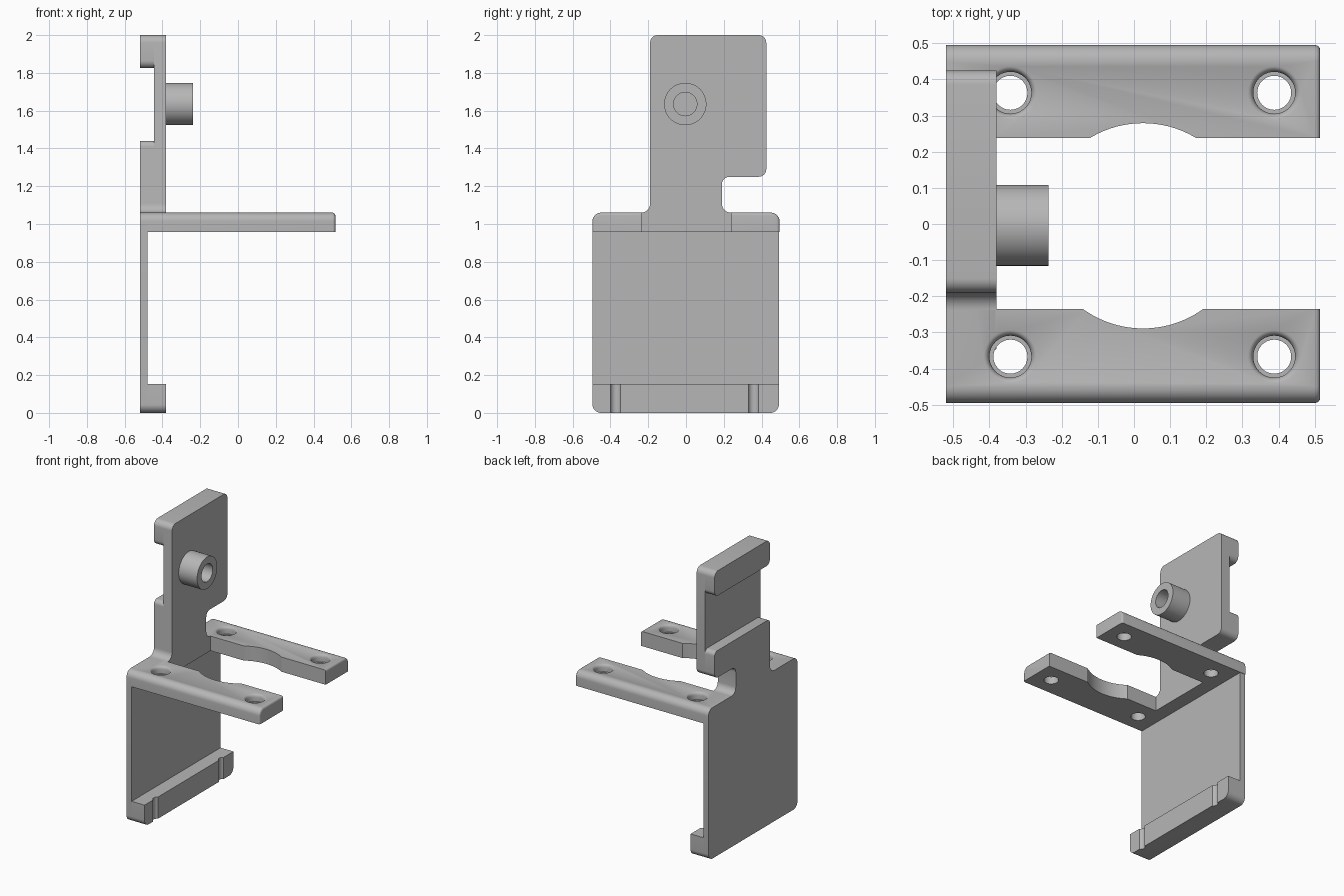
import bpy, bmesh, math
from mathutils import Matrix, Vector

cube = bpy.data.objects.get("Cube")
if cube:
    bpy.data.objects.remove(cube, do_unlink=True)

grey = bpy.data.materials.new("plain_grey")
grey.use_nodes = True
COLOUR = (0.47, 0.47, 0.47, 1)
grey.diffuse_color = COLOUR
grey.node_tree.nodes["Principled BSDF"].inputs["Base Color"].default_value = COLOUR

BACK, FRONT, WEB = -0.52, -0.38, -0.445   # main x planes


def make(name, bm):
    bmesh.ops.recalc_face_normals(bm, faces=bm.faces)
    mesh = bpy.data.meshes.new(name)
    bm.to_mesh(mesh)
    bm.free()
    mesh.materials.append(grey)
    ob = bpy.data.objects.new(name, mesh)
    bpy.context.collection.objects.link(ob)
    return ob


def rounded(corners, steps=8):
    """Outline with right-angle corners (y, z, radius) turned into arcs."""
    out = []
    for i, (y, z, r) in enumerate(corners):
        p = Vector((y, z))
        if r == 0:
            out.append(p)
            continue
        d1 = (Vector(corners[i - 1][:2]) - p).normalized() * r
        d2 = (Vector(corners[(i + 1) % len(corners)][:2]) - p).normalized() * r
        for k in range(steps + 1):
            t = math.pi / 2 * k / steps
            out.append(p + d1 + d2 - d2 * math.cos(t) - d1 * math.sin(t))
    return out


def slab(name, x0, x1, corners, end_bevel=0):
    bm = bmesh.new()
    face = bm.faces.new([bm.verts.new((x0, p.x, p.y)) for p in rounded(corners)])
    ext = bmesh.ops.extrude_face_region(bm, geom=[face], use_keep_orig=True)
    moved = [v for v in ext["geom"] if isinstance(v, bmesh.types.BMVert)]
    bmesh.ops.translate(bm, verts=moved, vec=(x1 - x0, 0, 0))
    if end_bevel:
        low = min(v.co.z for v in bm.verts)
        edges = [e for e in bm.edges
                 if all(abs(v.co.x - x1) < 1e-5 for v in e.verts)
                 and any(v.co.z > low + 1e-4 for v in e.verts)]
        bmesh.ops.bevel(bm, geom=edges, offset=end_bevel, segments=4,
                        profile=0.5, affect='EDGES')
    return make(name, bm)


def lathe(name, profile, matrix, steps=48):
    """Closed solid turned about local z from (radius, height) points."""
    bm = bmesh.new()
    rings = [[bm.verts.new((r * math.cos(2 * math.pi * k / steps),
                            r * math.sin(2 * math.pi * k / steps), h))
              for k in range(steps)] for r, h in profile]
    for a, b in zip(rings, rings[1:]):
        for k in range(steps):
            n = (k + 1) % steps
            bm.faces.new((a[k], a[n], b[n], b[k]))
    bm.faces.new(rings[0])
    bm.faces.new(rings[-1])
    bm.transform(matrix)
    return make(name, bm)


def cut(target, cutters):
    for c in cutters:
        mod = target.modifiers.new("cut", 'BOOLEAN')
        mod.operation, mod.solver, mod.object = 'DIFFERENCE', 'EXACT', c
        bpy.context.view_layer.objects.active = target
        bpy.ops.object.modifier_apply(modifier=mod.name)
        bpy.data.objects.remove(c, do_unlink=True)


def rect(y0, y1, z0, z1, low=0, high=0):
    return [(y0, z0, low), (y0, z1, high), (y1, z1, high), (y1, z0, low)]


def upright(top, r):
    """Outline of the upright with its flared foot and side notch."""
    return [(-0.24, 1.0, 0), (-0.24, 1.06, 0), (-0.19, 1.06, 0.048),
            (-0.19, top, r), (0.425, top, r), (0.425, 1.25, 0.04),
            (0.19, 1.25, 0.04), (0.19, 1.06, 0.048), (0.24, 1.06, 0), (0.24, 1.0, 0)]


# Lower back plate and its foot lip with two small grooves
plate = slab("back_plate", BACK, -0.48, rect(-0.495, 0.492, 0, 1.0, low=0.045))
lip = slab("bottom_lip", BACK, FRONT, rect(-0.495, 0.492, 0, 0.152, low=0.045))
cut(lip, [lathe("groove_cutter", [(0.03, -0.1), (0.03, 0.3)],
                Matrix.Translation((FRONT + 0.014, y, 0)), 24)
          for y in (-0.372, 0.358)])

# Forked shelf: slot, round clearance and four counterbored screw holes
shelf = slab("forked_shelf", BACK, 0.515, rect(-0.495, 0.495, 0.957, 1.06, high=0.045), 0.014)
hole = [(0.047, 0.9), (0.047, 1.01), (0.058, 1.01), (0.058, 1.04),
        (0.061, 1.051), (0.066, 1.057), (0.074, 1.0605), (0.074, 1.1)]
cutters = [slab("slot_cutter", FRONT, 0.7, rect(-0.235, 0.238, 0.8, 1.2)),
           lathe("clearance_cutter", [(0.284, 0.8), (0.284, 1.2)],
                 Matrix.Translation((0.025, -0.005, 0)), 96)]
cutters += [lathe("hole_cutter", hole, Matrix.Translation((x, y, 0)))
            for x in (-0.342, 0.388) for y in (-0.367, 0.363)]
cut(shelf, cutters)

# Upright: thin web with a thicker block below and a lip on top, leaving a rear channel
web = slab("upright_web", WEB, FRONT, upright(2.0, 0.04))
block = slab("upright_block", BACK, WEB, upright(1.44, 0.03))
top_lip = slab("top_lip", BACK, WEB, rect(-0.19, 0.425, 1.825, 2.0, 0.04, 0.04))

# Round boss with a blind hole
boss = lathe("round_boss", [(0.112, 0), (0.112, 0.143), (0.062, 0.143), (0.062, 0.004)],
             Matrix.Translation((FRONT, -0.004, 1.635)) @ Matrix.Rotation(math.pi / 2, 4, 'Y'))

# Smooth the rounded edges, keep the corners crisp
bpy.ops.object.select_all(action='DESELECT')
for ob in (plate, lip, shelf, web, block, top_lip, boss):
    ob.select_set(True)
bpy.context.view_layer.objects.active = shelf
bpy.ops.object.shade_smooth_by_angle(angle=math.radians(30))
